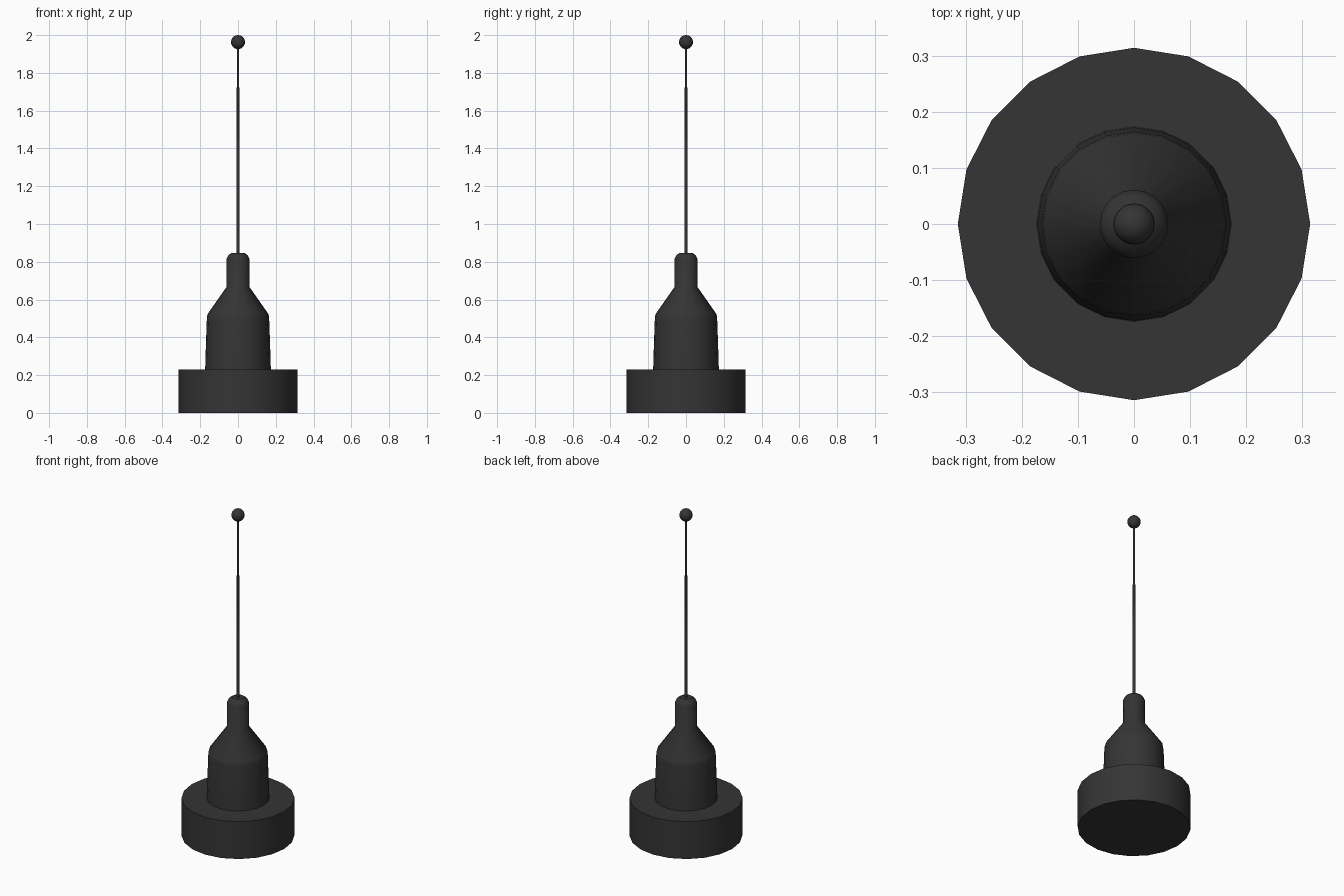
import bpy, bmesh, math

if "Cube" in bpy.data.objects:
    bpy.data.objects.remove(bpy.data.objects["Cube"])

SIDES = 20
mat = bpy.data.materials.new("dark_plastic")
mat.diffuse_color = (0.035, 0.035, 0.035, 1)
mat.use_nodes = True
mat.node_tree.nodes["Principled BSDF"].inputs["Base Color"].default_value = mat.diffuse_color


def finish(name, bm, angle=35):
    bmesh.ops.recalc_face_normals(bm, faces=bm.faces)
    me = bpy.data.meshes.new(name)
    bm.to_mesh(me)
    bm.free()
    me.materials.append(mat)
    ob = bpy.data.objects.new(name, me)
    bpy.context.collection.objects.link(ob)
    bpy.ops.object.select_all(action='DESELECT')
    ob.select_set(True)
    bpy.context.view_layer.objects.active = ob
    bpy.ops.object.shade_smooth_by_angle(angle=math.radians(angle))
    return ob


def lathe(name, profile, sides=SIDES):
    """Turn (radius, height) points around z and cap both ends."""
    bm = bmesh.new()
    rings = [[bm.verts.new((r * math.cos(math.tau * i / sides),
                            r * math.sin(math.tau * i / sides), z))
              for i in range(sides)] for r, z in profile]
    for a, b in zip(rings, rings[1:]):
        for i in range(sides):
            j = (i + 1) % sides
            bm.faces.new((a[i], a[j], b[j], b[i]))
    bm.faces.new(rings[0][::-1])
    bm.faces.new(rings[-1])
    return finish(name, bm)


# Wide magnetic foot
lathe("base", [(0.314, 0), (0.314, 0.229)])

# Bottle-shaped body with tapered shoulder and neck
lathe("body", [(0.174, 0.225), (0.172, 0.30), (0.165, 0.50), (0.162, 0.522),
               (0.062, 0.665), (0.061, 0.815), (0.051, 0.835), (0.034, 0.847)])

# Slim whip, slightly tapered
lathe("whip", [(0.009, 0.84), (0.006, 1.95)], 12)

# Ball tip
ball = bmesh.new()
bmesh.ops.create_uvsphere(ball, u_segments=20, v_segments=12, radius=0.037)
bmesh.ops.translate(ball, verts=ball.verts, vec=(0, 0, 1.963))
finish("ball_tip", ball)
